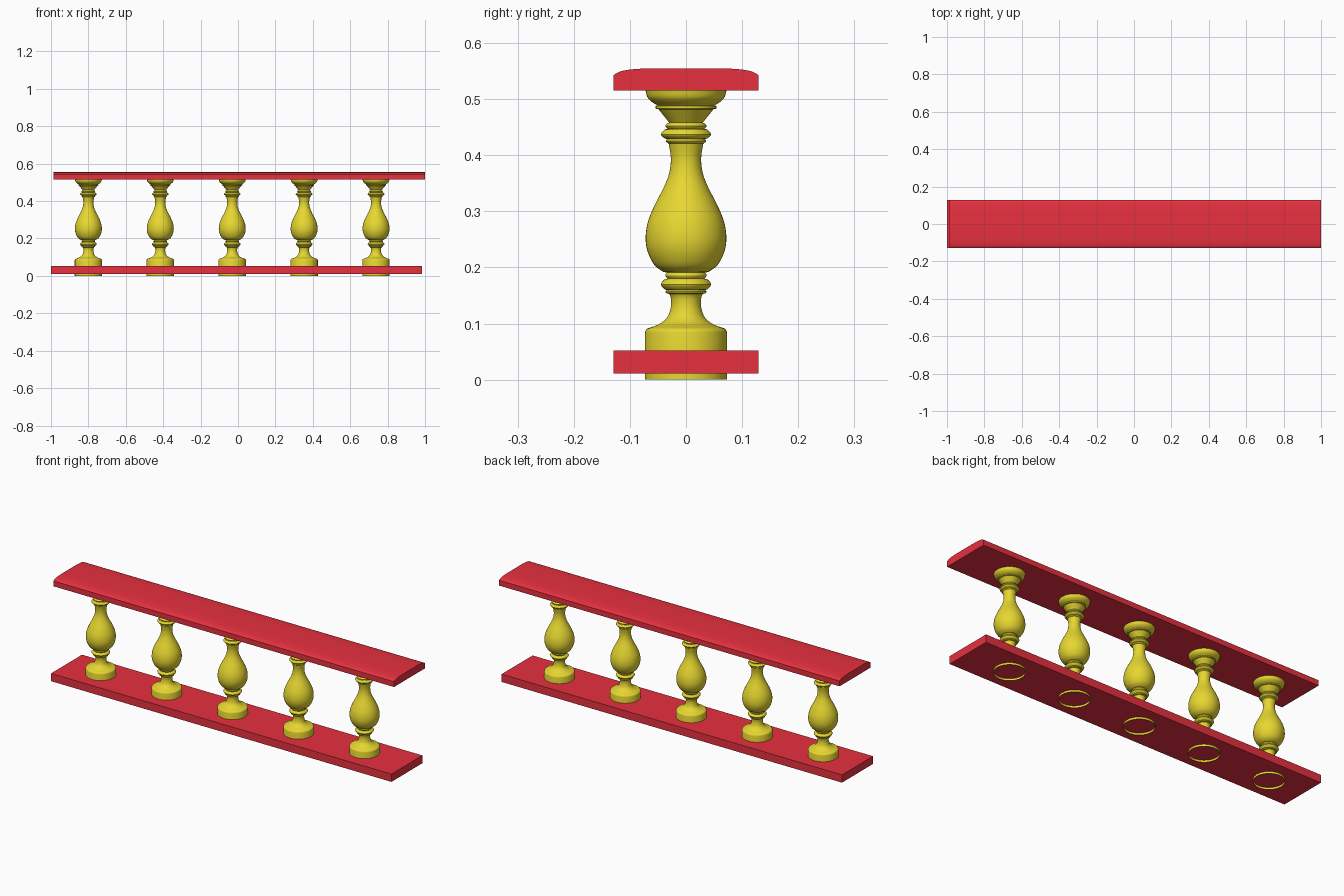
import bpy, bmesh, math

if "Cube" in bpy.data.objects:
    bpy.data.objects.remove(bpy.data.objects["Cube"])


def material(name, color):
    m = bpy.data.materials.new(name)
    m.diffuse_color = color
    m.use_nodes = True
    m.node_tree.nodes["Principled BSDF"].inputs["Base Color"].default_value = m.diffuse_color
    return m


RED = material("red_paint", (0.8, 0.03, 0.05, 1))
YELLOW = material("yellow_paint", (0.8, 0.68, 0.03, 1))


def smooth(pts, steps=4):
    """Catmull-Rom curve through the points."""
    p = [pts[0]] + pts + [pts[-1]]
    out = []
    for a, b, c, d in zip(p, p[1:], p[2:], p[3:]):
        for k in range(steps):
            t = k / steps
            out.append(tuple(0.5 * (2 * b[i] + (c[i] - a[i]) * t
                       + (2 * a[i] - 5 * b[i] + 4 * c[i] - d[i]) * t * t
                       + (3 * b[i] - a[i] - 3 * c[i] + d[i]) * t ** 3) for i in (0, 1)))
    return out + [pts[-1]]


def mesh_from(name, bm, mat):
    bmesh.ops.recalc_face_normals(bm, faces=bm.faces)
    me = bpy.data.meshes.new(name)
    bm.to_mesh(me)
    bm.free()
    me.materials.append(mat)
    return me


def add_object(name, me, loc=(0, 0, 0)):
    ob = bpy.data.objects.new(name, me)
    ob.location = loc
    bpy.context.collection.objects.link(ob)
    return ob


def shade(ob):
    bpy.ops.object.select_all(action='DESELECT')
    ob.select_set(True)
    bpy.context.view_layer.objects.active = ob
    bpy.ops.object.shade_smooth_by_angle(angle=math.radians(35))


def rail(name, section, x0, x1):
    """Sweep a (y, z) section along x."""
    bm = bmesh.new()
    face = bm.faces.new([bm.verts.new((x0, y, z)) for y, z in section])
    new = bmesh.ops.extrude_face_region(bm, geom=[face], use_keep_orig=True)["geom"]
    bmesh.ops.translate(bm, vec=(x1 - x0, 0, 0),
                        verts=[v for v in new if isinstance(v, bmesh.types.BMVert)])
    shade(add_object(name, mesh_from(name, bm, RED)))


# Bottom plank and crowned handrail
rail("bottom_rail", [(-0.129, 0.011), (0.129, 0.011), (0.129, 0.052), (-0.129, 0.052)], -1.0, 0.985)
crown = smooth([(0.129, 0.543), (0.118, 0.549), (0.098, 0.553), (0.066, 0.555)])
rail("top_rail", [(-0.129, 0.515), (0.129, 0.515)] + crown
     + [(-y, z) for y, z in reversed(crown)], -0.986, 1.0)

# Turned baluster: (radius, height) runs, a crisp edge between runs
runs = [
    [(0.073, 0.0), (0.073, 0.084)],                                          # plinth
    [(0.073, 0.084), (0.069, 0.091), (0.048, 0.099), (0.033, 0.112),
     (0.027, 0.130), (0.027, 0.145), (0.030, 0.153)],                        # foot
    [(0.035, 0.154), (0.037, 0.157), (0.034, 0.160)],
    [(0.038, 0.161), (0.045, 0.170), (0.038, 0.179)],                        # lower rings
    [(0.033, 0.180), (0.037, 0.186), (0.034, 0.191)],
    [(0.040, 0.192), (0.056, 0.204), (0.068, 0.227), (0.072, 0.252), (0.068, 0.281),
     (0.056, 0.311), (0.040, 0.342), (0.030, 0.368), (0.027, 0.395), (0.031, 0.421)],  # vase
    [(0.033, 0.422), (0.036, 0.425), (0.034, 0.429)],
    [(0.038, 0.430), (0.045, 0.437), (0.038, 0.446)],                        # upper rings
    [(0.033, 0.447), (0.037, 0.452), (0.033, 0.457)],
    [(0.030, 0.458), (0.037, 0.467), (0.049, 0.482)],                        # cap
    [(0.054, 0.483), (0.054, 0.488)],
    [(0.051, 0.489), (0.062, 0.496), (0.069, 0.504), (0.072, 0.515)],
]
profile = []
for run in runs:
    for p in (smooth(run) if len(run) > 2 else run):
        if not profile or p != profile[-1]:
            profile.append(p)

bm = bmesh.new()
verts = [bm.verts.new((r, 0, z)) for r, z in profile]
edges = [bm.edges.new(pair) for pair in zip(verts, verts[1:])]
bmesh.ops.spin(bm, geom=verts + edges, cent=(0, 0, 0), axis=(0, 0, 1),
               angle=math.tau, steps=48, use_duplicate=False)
bmesh.ops.remove_doubles(bm, verts=bm.verts, dist=1e-5)
baluster = mesh_from("baluster", bm, YELLOW)

# Row of five evenly spaced balusters sharing one mesh
row = [add_object(f"baluster_{i + 1}", baluster, (-0.80 + 0.3845 * i, 0, 0)) for i in range(5)]
baluster.polygons.foreach_set("use_smooth", [True] * len(baluster.polygons))
baluster.set_sharp_from_angle(angle=math.radians(35))
